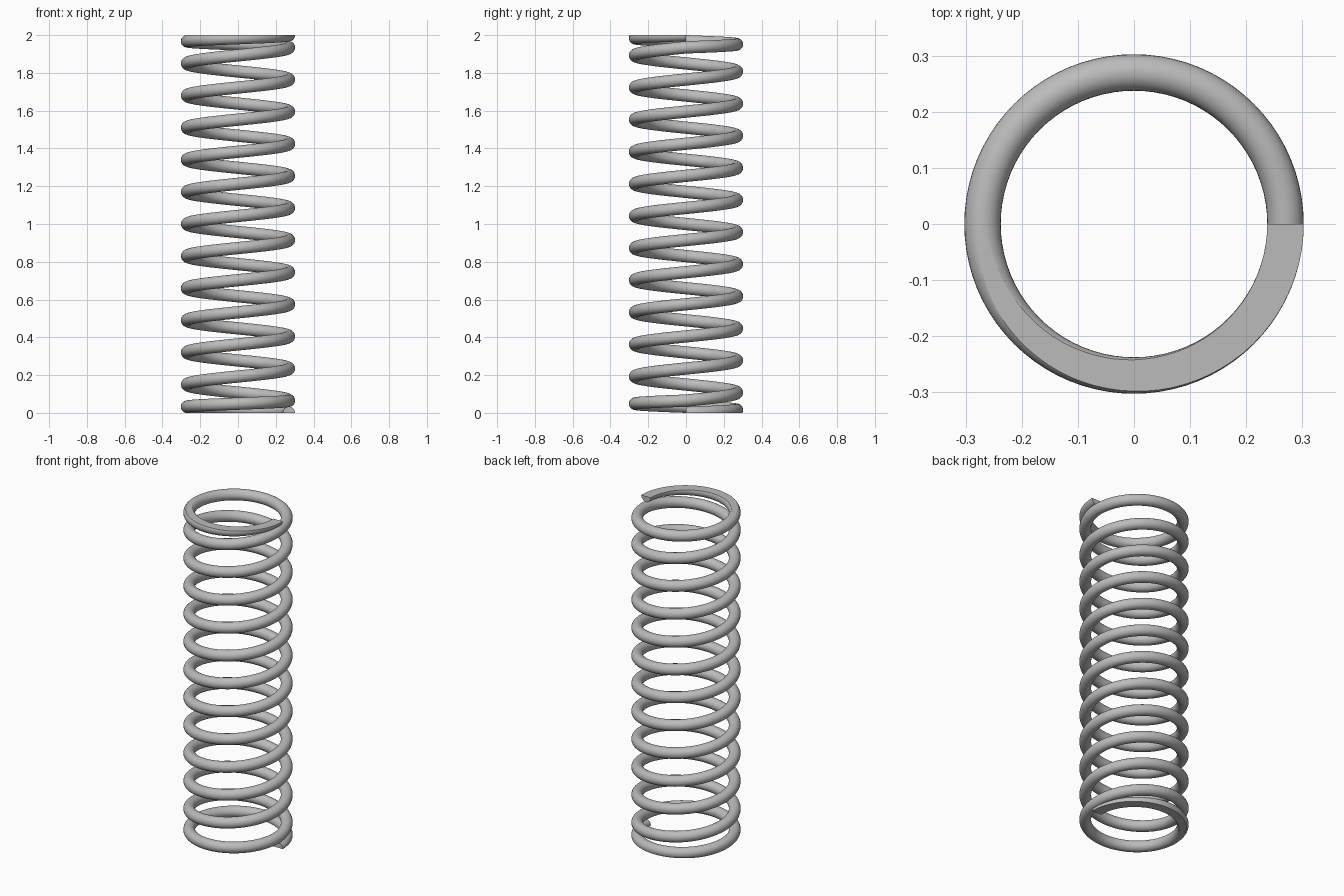
import bpy, bmesh, math

cube = bpy.data.objects.get("Cube")
if cube:
    bpy.data.objects.remove(cube, do_unlink=True)

COIL_RADIUS = 0.27      # axis to wire centre
WIRE_RADIUS = 0.0325
HEIGHT = 2.0
TURNS = 13
CLOSED_PITCH = 0.065    # first and last turn
OPEN_PITCH = (HEIGHT - 2 * CLOSED_PITCH) / (TURNS - 2)
STEPS = 80              # sections per turn
SIDES = 28              # points round the wire


def wire_height(turn):
    """Height of the wire centre: tight end turns, open middle turns."""
    low = min(turn, 1)
    middle = min(max(turn - 1, 0), TURNS - 2)
    high = max(turn - (TURNS - 1), 0)
    return (low + high) * CLOSED_PITCH + middle * OPEN_PITCH


# Steel material
steel = bpy.data.materials.new("steel grey")
steel.use_nodes = True
grey = (0.5, 0.5, 0.5, 1)
steel.diffuse_color = grey
steel.node_tree.nodes["Principled BSDF"].inputs["Base Color"].default_value = grey

# Sweep the round wire along the helix
bm = bmesh.new()
rings = []
for i in range(TURNS * STEPS + 1):
    turn = i / STEPS
    angle = math.tau * turn
    ring = []
    for k in range(SIDES):
        a = math.tau * k / SIDES
        radius = COIL_RADIUS + WIRE_RADIUS * math.cos(a)
        z = wire_height(turn) + WIRE_RADIUS * math.sin(a)
        ring.append(bm.verts.new((radius * math.cos(angle), radius * math.sin(angle), z)))
    rings.append(ring)
for lower, upper in zip(rings, rings[1:]):
    for k in range(SIDES):
        n = (k + 1) % SIDES
        bm.faces.new((lower[k], lower[n], upper[n], upper[k]))
bm.faces.new(rings[0])
bm.faces.new(rings[-1])

# Grind both ends flat
for level, direction in ((0, -1), (HEIGHT, 1)):
    cut = bmesh.ops.bisect_plane(
        bm, geom=bm.verts[:] + bm.edges[:] + bm.faces[:], dist=1e-5,
        plane_co=(0, 0, level), plane_no=(0, 0, direction), clear_outer=True)
    rim = [e for e in bm.edges if e.is_boundary]
    bmesh.ops.edgenet_fill(bm, edges=rim)
bmesh.ops.recalc_face_normals(bm, faces=bm.faces[:])

mesh = bpy.data.meshes.new("coil_spring")
bm.to_mesh(mesh)
bm.free()
mesh.materials.append(steel)
spring = bpy.data.objects.new("coil_spring", mesh)
bpy.context.collection.objects.link(spring)

# Smooth wire, sharp ground edges
bpy.ops.object.select_all(action="DESELECT")
spring.select_set(True)
bpy.context.view_layer.objects.active = spring
bpy.ops.object.shade_smooth_by_angle(angle=math.radians(25))
